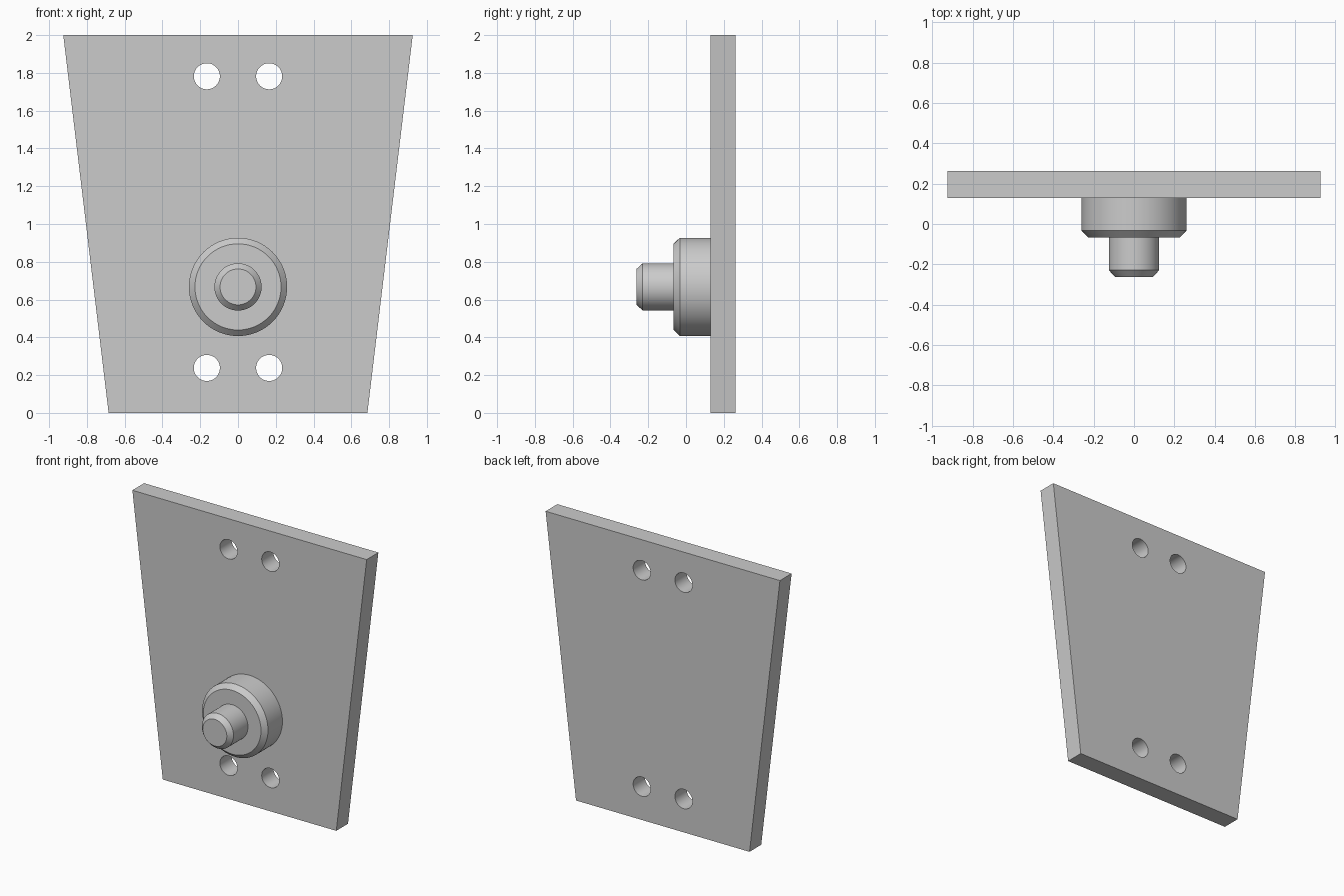
import bpy, bmesh, math
from mathutils import Matrix

cube = bpy.data.objects.get("Cube")
if cube:
    bpy.data.objects.remove(cube, do_unlink=True)

# Single plain grey finish
grey = bpy.data.materials.new("plain_grey")
grey.use_nodes = True
colour = (0.6, 0.6, 0.6, 1)
grey.diffuse_color = colour
grey.node_tree.nodes["Principled BSDF"].inputs["Base Color"].default_value = colour


def finish(name, bm):
    bmesh.ops.recalc_face_normals(bm, faces=bm.faces)
    mesh = bpy.data.meshes.new(name)
    bm.to_mesh(mesh)
    bm.free()
    mesh.materials.append(grey)
    obj = bpy.data.objects.new(name, mesh)
    bpy.context.collection.objects.link(obj)
    return obj


def select(obj):
    bpy.ops.object.select_all(action='DESELECT')
    obj.select_set(True)
    bpy.context.view_layer.objects.active = obj


def smooth(obj):
    select(obj)
    bpy.ops.object.shade_smooth_by_angle(angle=math.radians(30))


def turned_part(name, profile, z, steps=64):
    """Closed solid of revolution about y, from (radius, y) points."""
    bm = bmesh.new()
    rings = []
    for r, y in profile:
        angles = [math.tau * i / steps for i in range(steps)]
        rings.append([bm.verts.new((r * math.cos(a), y, z + r * math.sin(a))) for a in angles])
    for a, b in zip(rings, rings[1:]):
        for i in range(steps):
            j = (i + 1) % steps
            bm.faces.new((a[i], a[j], b[j], b[i]))
    bm.faces.new(rings[0])
    bm.faces.new(rings[-1])
    obj = finish(name, bm)
    smooth(obj)
    return obj


# Tapered plate
FRONT, BACK = 0.13, 0.262
bm = bmesh.new()
outline = [(-0.685, 0), (0.685, 0), (0.925, 2), (-0.925, 2)]
face = bm.faces.new([bm.verts.new((x, FRONT, z)) for x, z in outline])
out = bmesh.ops.extrude_face_region(bm, geom=[face])
verts = [v for v in out["geom"] if isinstance(v, bmesh.types.BMVert)]
bmesh.ops.translate(bm, verts=verts, vec=(0, BACK - FRONT, 0))
plate = finish("mounting_plate", bm)

# Four through holes
bm = bmesh.new()
for x in (-0.165, 0.165):
    for z in (0.238, 1.782):
        place = Matrix.Translation((x, 0.2, z)) @ Matrix.Rotation(math.pi / 2, 4, 'X')
        bmesh.ops.create_cone(bm, cap_ends=True, segments=48, radius1=0.069,
                              radius2=0.069, depth=0.4, matrix=place)
cutter = finish("hole_cutter", bm)
cutter.hide_render = True
mod = plate.modifiers.new("holes", 'BOOLEAN')
mod.operation = 'DIFFERENCE'
mod.solver = 'EXACT'
mod.object = cutter
select(plate)
bpy.ops.object.modifier_apply(modifier=mod.name)
bpy.data.objects.remove(cutter, do_unlink=True)
smooth(plate)

# Chamfered boss and pin
turned_part("boss", [(0.26, FRONT), (0.26, -0.033), (0.228, -0.066)], 0.667)
turned_part("pin", [(0.125, -0.066), (0.125, -0.229), (0.095, -0.262)], 0.667)
